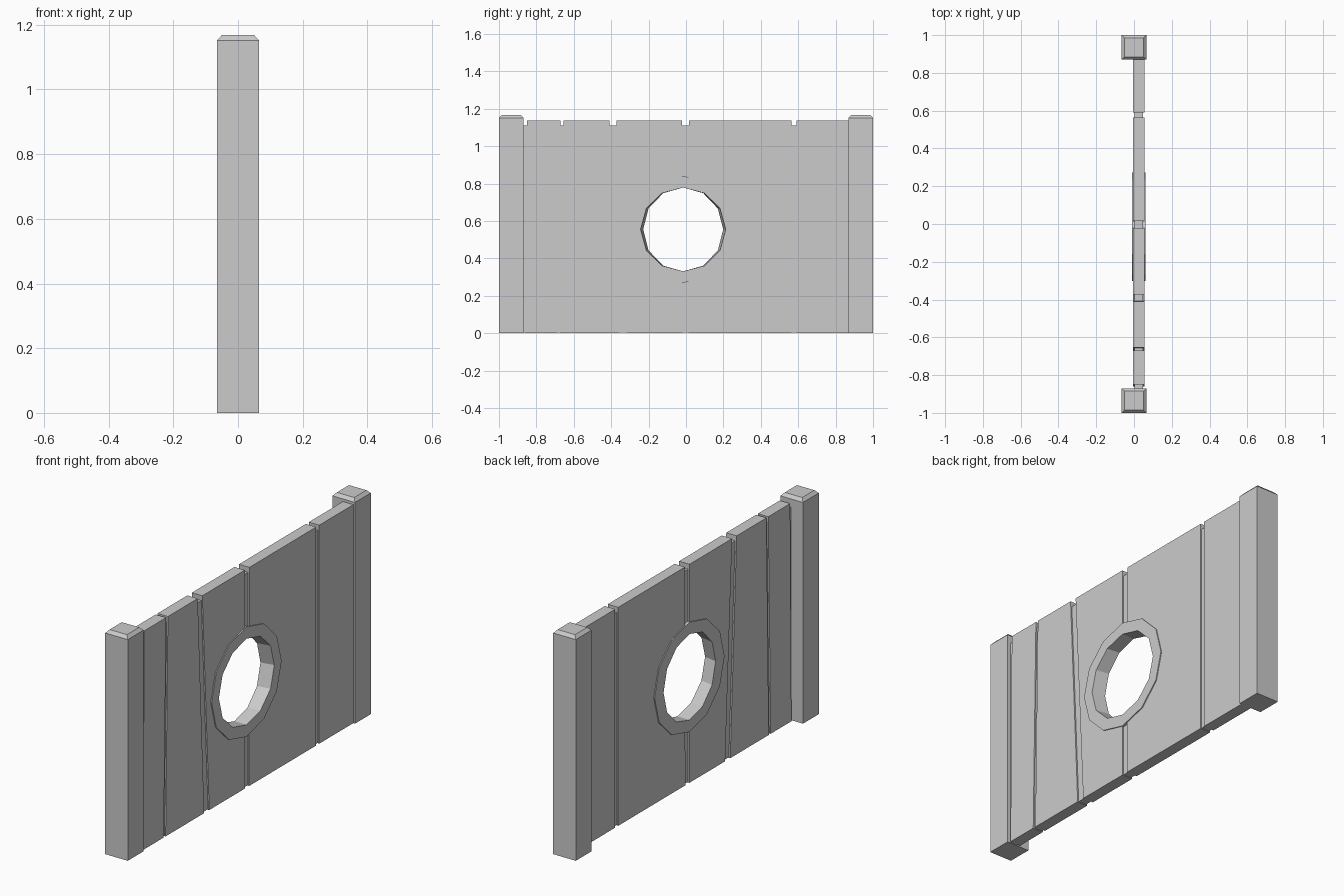
import bpy, bmesh
from math import sin, cos, pi

if "Cube" in bpy.data.objects:
    bpy.data.objects.remove(bpy.data.objects["Cube"])

HOLE_Y, HOLE_Z, SIDES = -0.015, 0.555, 12


def make_object(name, bm):
    bmesh.ops.recalc_face_normals(bm, faces=bm.faces)
    mesh = bpy.data.meshes.new(name)
    bm.to_mesh(mesh)
    bm.free()
    obj = bpy.data.objects.new(name, mesh)
    bpy.context.collection.objects.link(obj)
    return obj


def loft(name, loops, closed=False):
    """Join matching vertex loops; cap the ends unless closed."""
    bm = bmesh.new()
    rows = [[bm.verts.new(p) for p in loop] for loop in loops]
    n = len(rows[0])
    pairs = list(zip(rows, rows[1:]))
    if closed:
        pairs.append((rows[-1], rows[0]))
    else:
        bm.faces.new(rows[0])
        bm.faces.new(rows[-1])
    for a, b in pairs:
        for i in range(n):
            j = (i + 1) % n
            bm.faces.new((a[i], a[j], b[j], b[i]))
    return make_object(name, bm)


def slab(name, x0, x1, outline):
    return loft(name, [[(x, y, z) for y, z in outline] for x in (x0, x1)])


def circle(x, ry, rz):
    return [(x, HOLE_Y + ry * sin(2 * pi * i / SIDES), HOLE_Z + rz * cos(2 * pi * i / SIDES))
            for i in range(SIDES)]


def square(cy, h, z):
    return [(-h, cy - h, z), (h, cy - h, z), (h, cy + h, z), (-h, cy + h, z)]


# End posts with chamfered tops
for side, label in ((-1, "left"), (1, "right")):
    cy = side * 0.935
    loft(f"{label}_post", [square(cy, 0.065, 0), square(cy, 0.065, 1.152), square(cy, 0.05, 1.168)])

# Thin core seen in the gaps between boards
core = slab("wall_core", 0.003, 0.048, [(-0.88, 0.003), (0.88, 0.003), (0.88, 1.11), (-0.88, 1.11)])

# Boards: bottom left, bottom right, top right, top left along y
edges = [
    (-0.860, -0.690, -0.670, -0.850),
    (-0.674, -0.357, -0.410, -0.655),
    (-0.315, -0.020, -0.022, -0.372),
    (0.013, 0.565, 0.565, 0.015),
    (0.590, 0.880, 0.880, 0.590),
]
boards = [slab(f"board_{i + 1}", -0.005, 0.055, [(a, 0), (b, 0), (c, 1.138), (d, 1.138)])
          for i, (a, b, c, d) in enumerate(edges)]

# Round opening through the core and the middle boards
cutter = loft("opening_cutter", [circle(-0.2, 0.26, 0.26), circle(0.2, 0.26, 0.26)])
cutter.hide_render = True
for obj in (core, boards[2], boards[3]):
    mod = obj.modifiers.new("opening", 'BOOLEAN')
    mod.operation = 'DIFFERENCE'
    mod.solver = 'EXACT'
    mod.object = cutter
    bpy.context.view_layer.objects.active = obj
    bpy.ops.object.modifier_apply(modifier=mod.name)
bpy.data.objects.remove(cutter)

# Twelve-sided window frame, slightly narrower on the far side
loft("window_frame", [circle(-0.01, 0.288, 0.286), circle(0.06, 0.288, 0.286),
                      circle(0.06, 0.228, 0.224), circle(-0.01, 0.214, 0.224)], closed=True)
